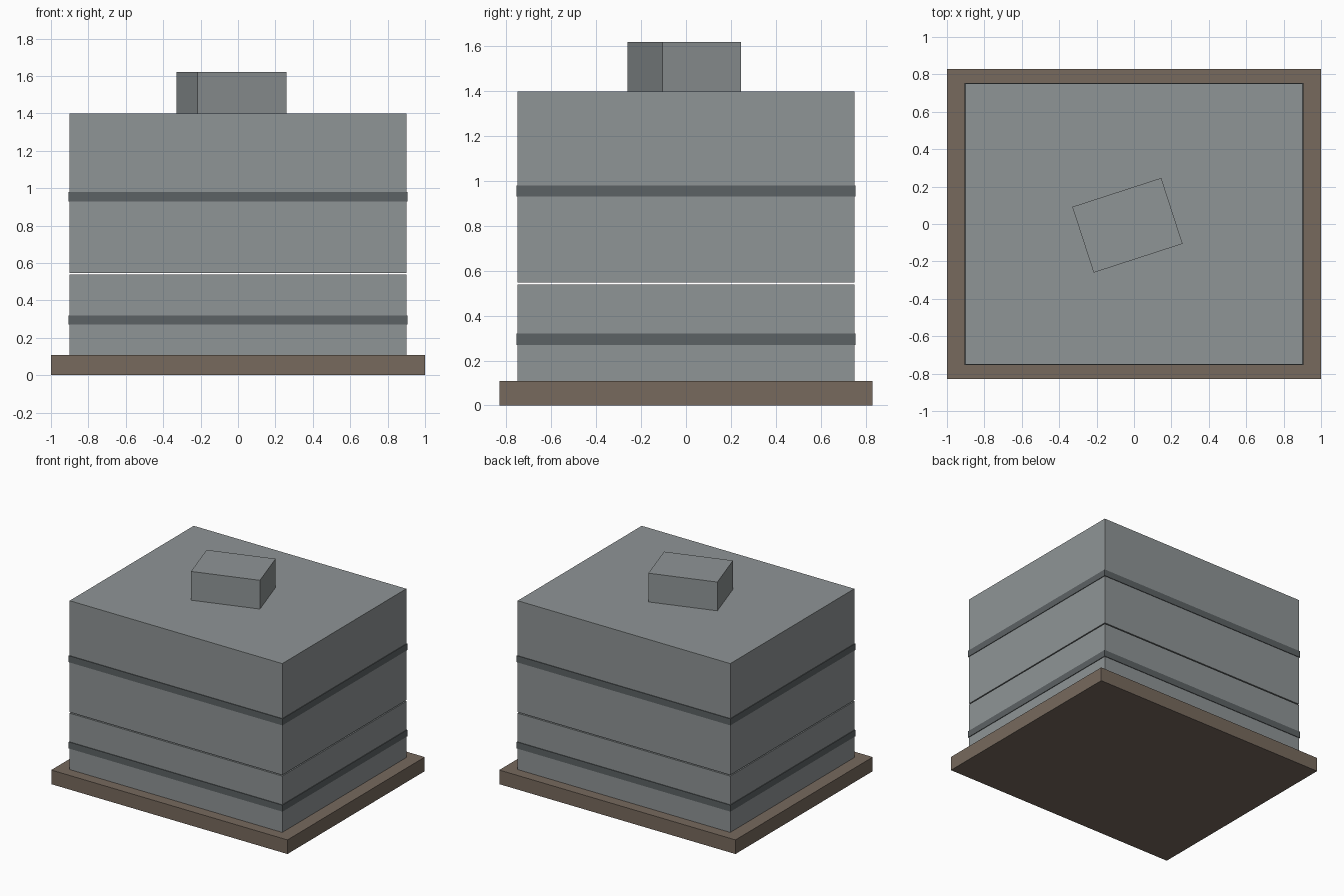
import bpy
from math import radians

cube = bpy.data.objects.get("Cube")
if cube:
    bpy.data.objects.remove(cube, do_unlink=True)


def material(name, rgb):
    mat = bpy.data.materials.new(name)
    mat.use_nodes = True
    color = (*rgb, 1)
    mat.diffuse_color = color
    bsdf = next(n for n in mat.node_tree.nodes if n.type == "BSDF_PRINCIPLED")
    bsdf.inputs["Base Color"].default_value = color
    return mat


def box(name, width, depth, bottom, top, mat, center=(0, 0), turn=0):
    """Add a box spanning bottom to top, turned about z."""
    bpy.ops.mesh.primitive_cube_add(size=1, location=(*center, (bottom + top) / 2))
    obj = bpy.context.object
    obj.name = name
    obj.scale = (width, depth, top - bottom)
    obj.rotation_euler.z = radians(turn)
    obj.data.materials.append(mat)
    return obj


steel = material("steel grey", (0.275, 0.299, 0.305))
dark = material("dark grey", (0.108, 0.123, 0.128))
wood = material("brown wood", (0.184, 0.142, 0.110))

# Base pallet
box("base", 2.0, 1.66, 0, 0.108, wood)

# Two stacked body blocks with an open seam between them
box("lower_body", 1.8, 1.5, 0.108, 0.539, steel)
box("upper_body", 1.8, 1.5, 0.547, 1.4, steel)

# Bands around the body
box("lower_band", 1.81, 1.51, 0.27, 0.32, dark)
box("upper_band", 1.81, 1.51, 0.93, 0.98, dark)

# Small turned block on top
box("top_block", 0.5, 0.37, 1.4, 1.62, steel, center=(-0.035, -0.007), turn=18)
